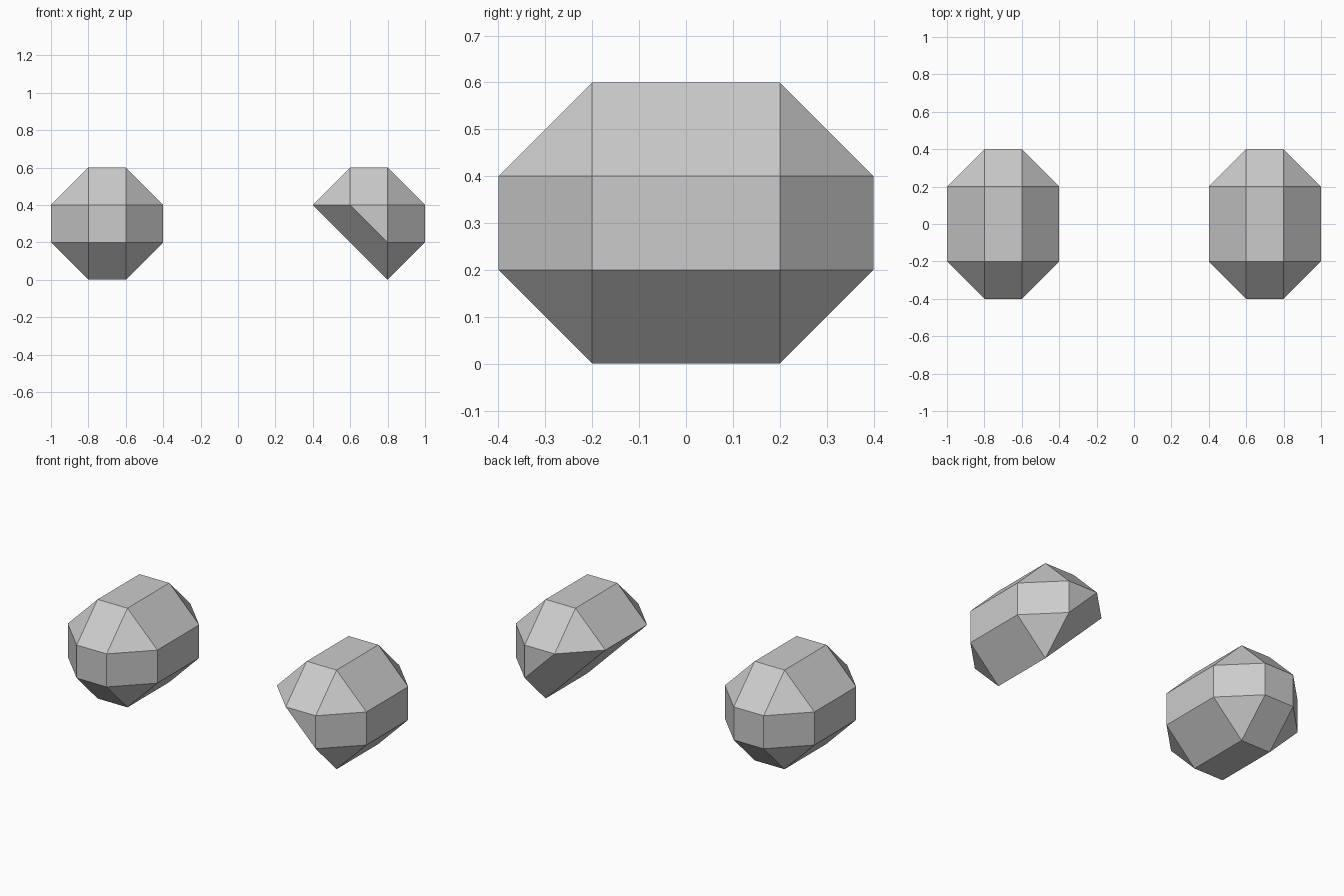
import bpy
import bmesh

cube = bpy.data.objects.get("Cube")
if cube:
    bpy.data.objects.remove(cube, do_unlink=True)

# Plain grey shared by both solids
grey = bpy.data.materials.new("plain_grey")
grey.use_nodes = True
colour = (0.6, 0.6, 0.6, 1.0)
grey.diffuse_color = colour
grey.node_tree.nodes["Principled BSDF"].inputs["Base Color"].default_value = colour


def faceted_solid(name, centre_x, keep=lambda x, y, z: True):
    """Elongated rhombicuboctahedron: hull of three mirrored corner points."""
    bm = bmesh.new()
    for px, py, pz in ((0.1, 0.4, 0.1), (0.3, 0.2, 0.1), (0.1, 0.2, 0.3)):
        for x in (-px, px):
            for y in (-py, py):
                for z in (-pz, pz):
                    if keep(x, y, z):
                        bm.verts.new((x, y, z))
    bmesh.ops.convex_hull(bm, input=bm.verts[:])
    # Merge coplanar triangles into clean flat faces
    bmesh.ops.dissolve_limit(bm, angle_limit=0.01, verts=bm.verts[:], edges=bm.edges[:])
    bmesh.ops.recalc_face_normals(bm, faces=bm.faces[:])
    mesh = bpy.data.meshes.new(name)
    bm.to_mesh(mesh)
    bm.free()
    mesh.materials.append(grey)
    obj = bpy.data.objects.new(name, mesh)
    obj.location = (centre_x, 0, 0.3)
    bpy.context.collection.objects.link(obj)
    return obj


# Complete solid, and its twin with the lower inner corners left out
faceted_solid("whole_solid", -0.7)
faceted_solid("cut_solid", 0.7, lambda x, y, z: not (x < 0 and z < 0))
